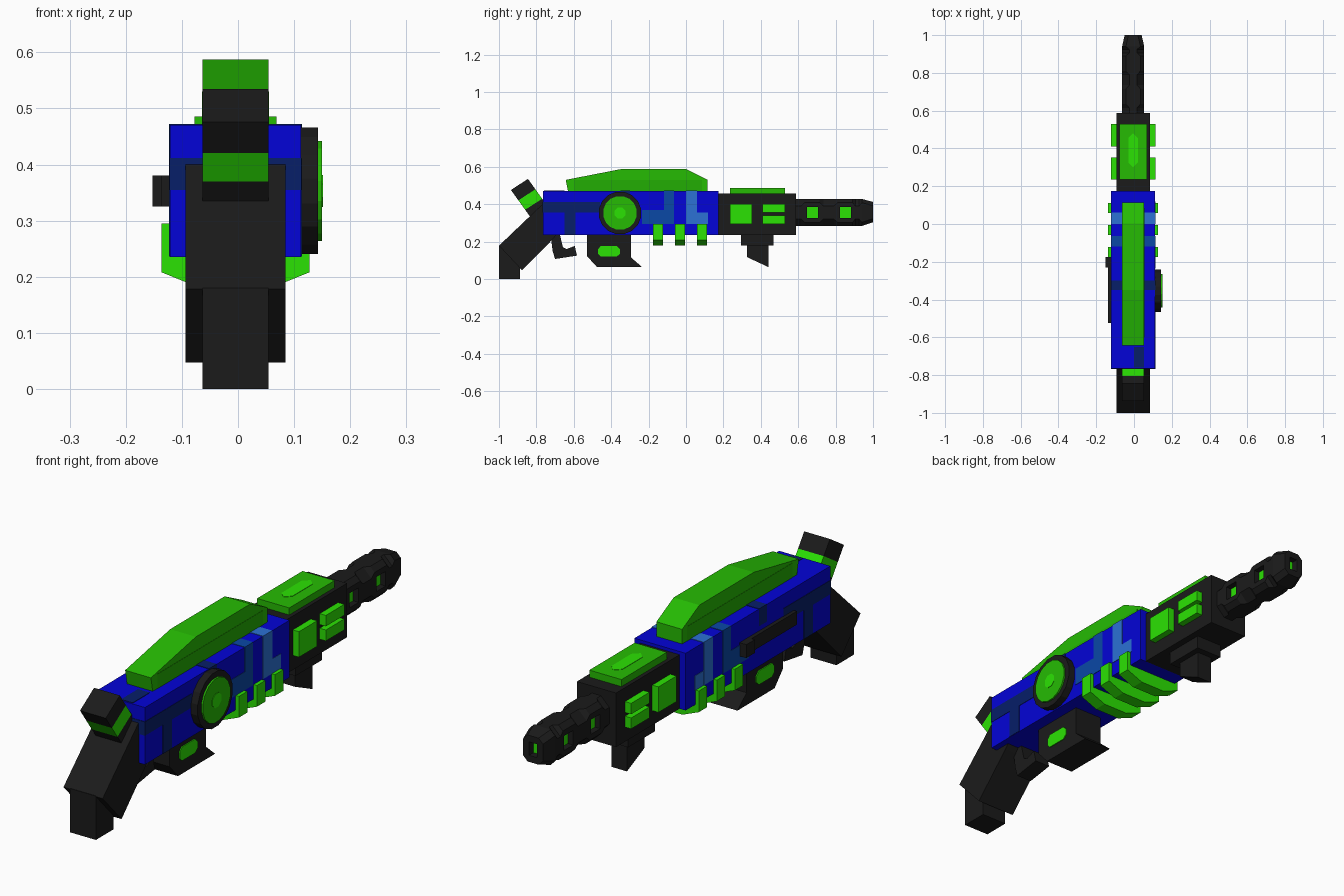
import bpy, bmesh, math

if "Cube" in bpy.data.objects:
    bpy.data.objects.remove(bpy.data.objects["Cube"])

CX = -0.0045  # centre plane of the blaster


def mat(name, rgb):
    m = bpy.data.materials.new(name)
    m.diffuse_color = (*rgb, 1)
    m.use_nodes = True
    m.node_tree.nodes["Principled BSDF"].inputs["Base Color"].default_value = m.diffuse_color
    return m


BLACK = mat("charcoal", (0.011, 0.011, 0.011))
BLUE = mat("blue", (0.001, 0.001, 0.68))
NAVY = mat("navy", (0.002, 0.013, 0.14))
TEAL = mat("teal blue", (0.003, 0.065, 0.38))
SKY = mat("light blue", (0.025, 0.165, 0.66))
GREEN = mat("bright green", (0.024, 0.76, 0.001))
MID = mat("mid green", (0.019, 0.50, 0.001))
DEEP = mat("deep green", (0.016, 0.42, 0.001))


def loft(name, rings, material):
    """Skin equal-length rings of points and close both ends."""
    bm = bmesh.new()
    vs = [[bm.verts.new(p) for p in r] for r in rings]
    n = len(rings[0])
    for a, b in zip(vs, vs[1:]):
        for i in range(n):
            j = (i + 1) % n
            bm.faces.new((a[i], a[j], b[j], b[i]))
    bm.faces.new(vs[0][::-1])
    bm.faces.new(vs[-1])
    bmesh.ops.recalc_face_normals(bm, faces=bm.faces)
    me = bpy.data.meshes.new(name)
    bm.to_mesh(me)
    bm.free()
    me.materials.append(material)
    ob = bpy.data.objects.new(name, me)
    bpy.context.collection.objects.link(ob)
    return ob


def side(name, yz, x0, x1, material):
    """Side profile extruded from x0 to x1."""
    return loft(name, [[(x, y, z) for y, z in yz] for x in (x0, x1)], material)


def centred(name, yz, half, material):
    return side(name, yz, CX - half, CX + half, material)


def rect(y0, y1, z0, z1):
    return [(y0, z0), (y1, z0), (y1, z1), (y0, z1)]


def circle(y, z, r, n):
    return [(y + r * math.cos((i + .5) * 2 * math.pi / n),
             z + r * math.sin((i + .5) * 2 * math.pi / n)) for i in range(n)]


# Main body
centred("body", rect(-0.765, 0.175, 0.235, 0.47), 0.1165, BLUE)

# Painted camouflage bands wrapped over the body
centred("navy_band", rect(-0.65, -0.59, 0.236, 0.411), 0.1185, NAVY)
centred("navy_stripe", rect(-0.767, -0.46, 0.355, 0.412), 0.118, NAVY)
centred("navy_top_band", rect(-0.35, -0.30, 0.40, 0.472), 0.118, NAVY)
side("navy_top_patch", rect(-0.76, -0.65, 0.46, 0.472), 0.0, 0.053, NAVY)
centred("teal_band", rect(-0.118, -0.064, 0.295, 0.472), 0.1185, TEAL)
centred("teal_foot", rect(-0.235, -0.066, 0.295, 0.37), 0.118, TEAL)
centred("sky_band", rect(0.0, 0.06, 0.295, 0.472), 0.1185, SKY)
centred("sky_foot", rect(0.002, 0.118, 0.295, 0.355), 0.118, SKY)

# Top fairing with a darker strip along each side
centred("top_fairing", [(-0.63, 0.465), (-0.643, 0.53), (-0.35, 0.587), (0.003, 0.587),
                        (0.115, 0.53), (0.115, 0.465)], 0.0585, MID)
centred("fairing_side_strip", rect(-0.60, 0.085, 0.47, 0.53), 0.0595, DEEP)

# Grip and its foot
centred("grip", [(-1, 0.178), (-0.877, 0.047), (-0.71, 0.215), (-0.69, 0.24),
                 (-0.74, 0.38), (-0.765, 0.402)], 0.089, BLACK)
centred("grip_foot", rect(-1, -0.887, 0, 0.18), 0.0585, BLACK)

# Tilted hammer: three slices along its axis
p0, p1 = (-0.936, 0.476), (-0.845, 0.535)
d = (0.117, -0.163)


def slice_at(t0, t1):
    return [(p[0] + d[0] * t, p[1] + d[1] * t)
            for p, t in ((p0, t0), (p1, t0), (p1, t1), (p0, t1))]


centred("hammer_head", slice_at(0, 0.34), 0.0585, BLACK)
centred("hammer_band", slice_at(0.34, 0.65), 0.0585, GREEN)
centred("hammer_root", slice_at(0.65, 1.15), 0.0585, BLACK)

# Trigger hook
centred("trigger", [(-0.725, 0.24), (-0.675, 0.24), (-0.658, 0.17), (-0.638, 0.16),
                    (-0.595, 0.177), (-0.583, 0.125), (-0.70, 0.107), (-0.713, 0.15)],
        0.035, BLACK)

# Magazine with octagonal windows on both sides
centred("magazine", [(-0.53, 0.24), (-0.53, 0.123), (-0.476, 0.064), (-0.235, 0.064),
                     (-0.294, 0.115), (-0.294, 0.24)], 0.065, BLACK)
centred("magazine_window", [(-0.47, 0.135), (-0.455, 0.12), (-0.37, 0.12), (-0.353, 0.135),
                            (-0.353, 0.16), (-0.37, 0.177), (-0.455, 0.177), (-0.47, 0.16)],
        0.069, GREEN)

# Round dial on the right
side("dial_rim", circle(-0.353, 0.353, 0.115, 16), 0.11, 0.143, BLACK)
side("dial_face", circle(-0.353, 0.353, 0.091, 16), 0.14, 0.150, MID)
side("dial_centre", circle(-0.353, 0.353, 0.031, 8), 0.149, 0.1515, GREEN)

# Bolt slide on the left
side("bolt_slide", rect(-0.525, -0.175, 0.325, 0.38), -0.137, -0.12, BLACK)
side("bolt_knob", rect(-0.23, -0.175, 0.325, 0.38), -0.152, -0.12, BLACK)

# Three ribs wrapped under the body
rib = [(-0.132, 0.295), (-0.132, 0.208), (-0.058, 0.178),
       (0.058, 0.178), (0.132, 0.208), (0.132, 0.295)]
for k, y0 in enumerate((-0.176, -0.059, 0.058)):
    loft(f"rib_{k + 1}", [[(CX + x, y, z) for x, z in rib] for y in (y0, y0 + 0.054)], GREEN)

# Fore block with top plate and side panels
centred("fore_block", rect(0.175, 0.588, 0.235, 0.457), 0.089, BLACK)
centred("top_plate", rect(0.235, 0.53, 0.45, 0.486), 0.073, MID)
loft("top_plate_light", [[(CX + x, y, z) for x, y in
                          ((-0.025, 0.325), (0, 0.30), (0.025, 0.325),
                           (0.025, 0.455), (0, 0.48), (-0.025, 0.455))]
                         for z in (0.483, 0.4875)], GREEN)
for name, box in (("square_panel", (0.235, 0.353, 0.295, 0.40)),
                  ("upper_bar_panel", (0.41, 0.53, 0.355, 0.40)),
                  ("lower_bar_panel", (0.41, 0.53, 0.295, 0.34))):
    centred(name, rect(*box), 0.117, GREEN)

# Fore grip
centred("fore_grip_base", rect(0.294, 0.468, 0.18, 0.24), 0.06, BLACK)
centred("fore_grip", [(0.326, 0.185), (0.326, 0.117), (0.44, 0.064), (0.44, 0.185)],
        0.035, BLACK)


# Barrel: eight-sided sections whose corner chamfers alternate
def octagon(y, w, z0, z1, c):
    q = [(-w + c, z0), (w - c, z0), (w, z0 + c), (w, z1 - c),
         (w - c, z1), (-w + c, z1), (-w, z1 - c), (-w, z0 + c)]
    return [(CX + x, y, z) for x, z in q]


S, L = 0.02, 0.038
steps = [(0.58, L), (0.615, L), (0.635, S), (0.715, S), (0.735, L), (0.79, L),
         (0.81, S), (0.89, S), (0.905, L), (0.925, L), (0.94, S)]
rings = [octagon(y, 0.0585, 0.283, 0.428, c) for y, c in steps]
rings.append(octagon(1.0, 0.045, 0.303, 0.412, 0.02))
barrel = loft("barrel", rings, BLACK)


def pocket(name, yz, x0, x1):
    """Hidden cutter that sinks a hole into the barrel."""
    cutter = side(name, yz, x0, x1, BLACK)
    cutter.hide_render = True
    cutter.hide_viewport = True
    cutter.display_type = 'WIRE'
    m = barrel.modifiers.new(name, 'BOOLEAN')
    m.operation, m.solver, m.object = 'DIFFERENCE', 'EXACT', cutter


# Sunken lights along the barrel and in the muzzle
for k, y0 in enumerate((0.647, 0.823)):
    hole = rect(y0, y0 + 0.059, 0.325, 0.385)
    for s, tag in ((1, "right"), (-1, "left")):
        xs = sorted((CX + s * 0.032, CX + s * 0.08))
        pocket(f"{tag}_pocket_cutter_{k + 1}", hole, *xs)
    centred(f"barrel_light_{k + 1}", hole, 0.034, GREEN)
pocket("muzzle_cutter", rect(0.97, 1.05, 0.33, 0.385), CX - 0.018, CX + 0.018)
centred("muzzle_light", rect(0.965, 0.972, 0.33, 0.385), 0.018, GREEN)
